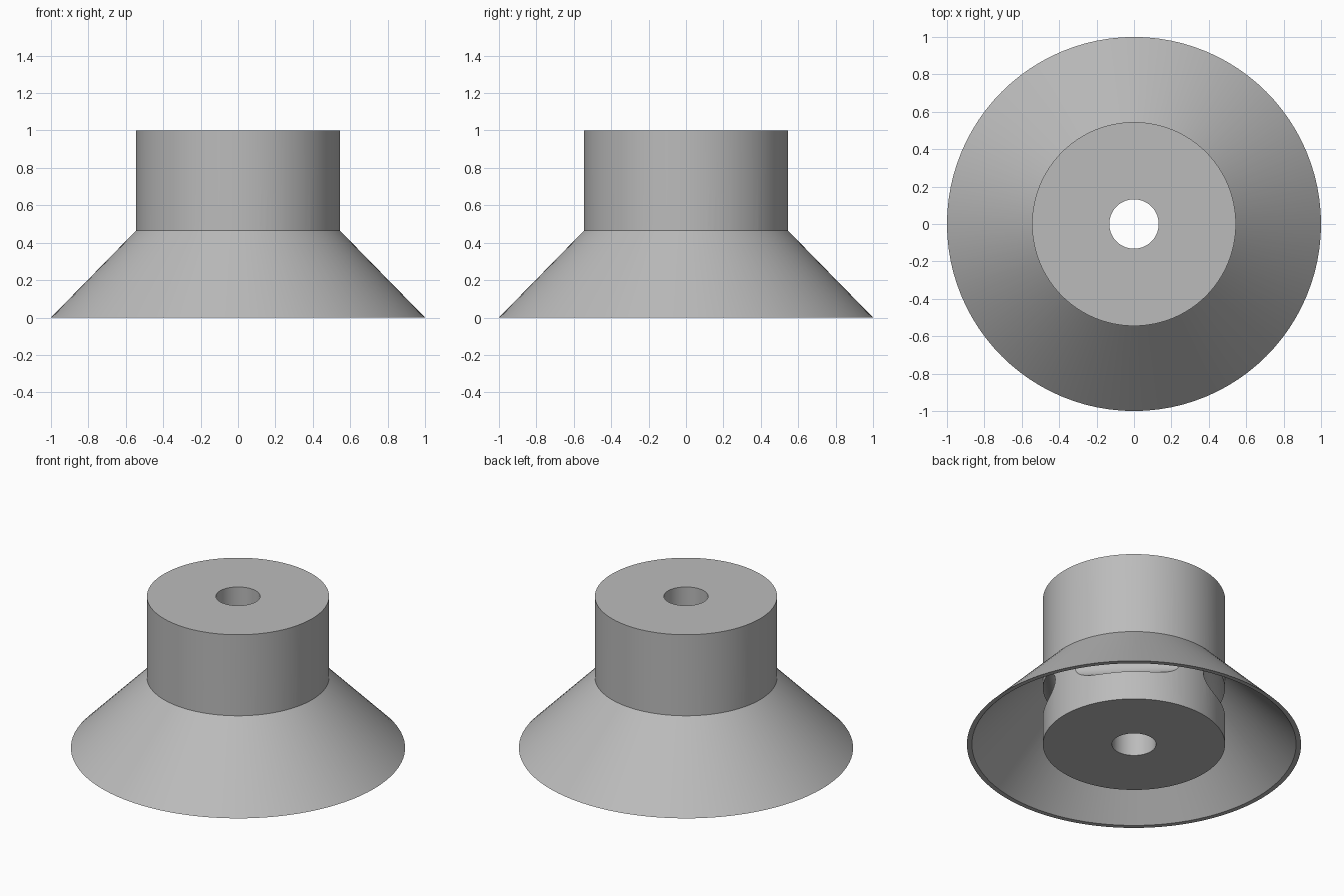
import bpy, bmesh, math
from mathutils import Matrix, Vector

cube = bpy.data.objects.get("Cube")
if cube:
    bpy.data.objects.remove(cube, do_unlink=True)

SEGMENTS = 96

grey = bpy.data.materials.new("plain_grey")
grey.use_nodes = True
colour = (0.5, 0.5, 0.5, 1)
grey.diffuse_color = colour
grey.node_tree.nodes["Principled BSDF"].inputs["Base Color"].default_value = colour


def add_object(name, bm):
    mesh = bpy.data.meshes.new(name)
    bmesh.ops.recalc_face_normals(bm, faces=bm.faces[:])
    bm.to_mesh(mesh)
    bm.free()
    mesh.materials.append(grey)
    obj = bpy.data.objects.new(name, mesh)
    bpy.context.collection.objects.link(obj)
    return obj


def revolve(name, profile):
    """Spin a closed (radius, height) outline around z."""
    bm = bmesh.new()
    verts = [bm.verts.new((r, 0, z)) for r, z in profile]
    edges = [bm.edges.new((verts[i - 1], verts[i])) for i in range(len(verts))]
    bmesh.ops.spin(bm, geom=verts + edges, axis=(0, 0, 1), cent=(0, 0, 0),
                   angle=math.tau, steps=SEGMENTS, use_merge=True)
    bmesh.ops.remove_doubles(bm, verts=bm.verts[:], dist=0.0001)
    return add_object(name, bm)


def activate(obj):
    bpy.ops.object.select_all(action='DESELECT')
    obj.select_set(True)
    bpy.context.view_layer.objects.active = obj


# Central core with a through bore
core = revolve("core", [(0.132, 0), (0.545, 0), (0.545, 1), (0.132, 1)])

# Thin flared skirt around the core
skirt = revolve("skirt", [(0.97, 0), (1, 0), (0.545, 0.465), (0.535, 0.465), (0.535, 0.445)])

# Four round horizontal channels across the hidden side of the core
bm = bmesh.new()
for i in range(4):
    angle = math.radians(45 + 90 * i)
    place = (Matrix.Rotation(angle, 4, 'Z')
             @ Matrix.Translation(Vector((0.545, 0, 0.29)))
             @ Matrix.Rotation(math.pi / 2, 4, 'X'))
    bmesh.ops.create_cone(bm, cap_ends=True, segments=40, radius1=0.1,
                          radius2=0.1, depth=0.74, matrix=place)
cutter = add_object("channel_cutter", bm)
cutter.hide_render = True

cut = core.modifiers.new("channels", 'BOOLEAN')
cut.operation = 'DIFFERENCE'
cut.solver = 'EXACT'
cut.object = cutter
activate(core)
bpy.ops.object.modifier_apply(modifier=cut.name)
bpy.data.objects.remove(cutter, do_unlink=True)

for obj in (core, skirt):
    activate(obj)
    bpy.ops.object.shade_smooth_by_angle(angle=math.radians(30))
